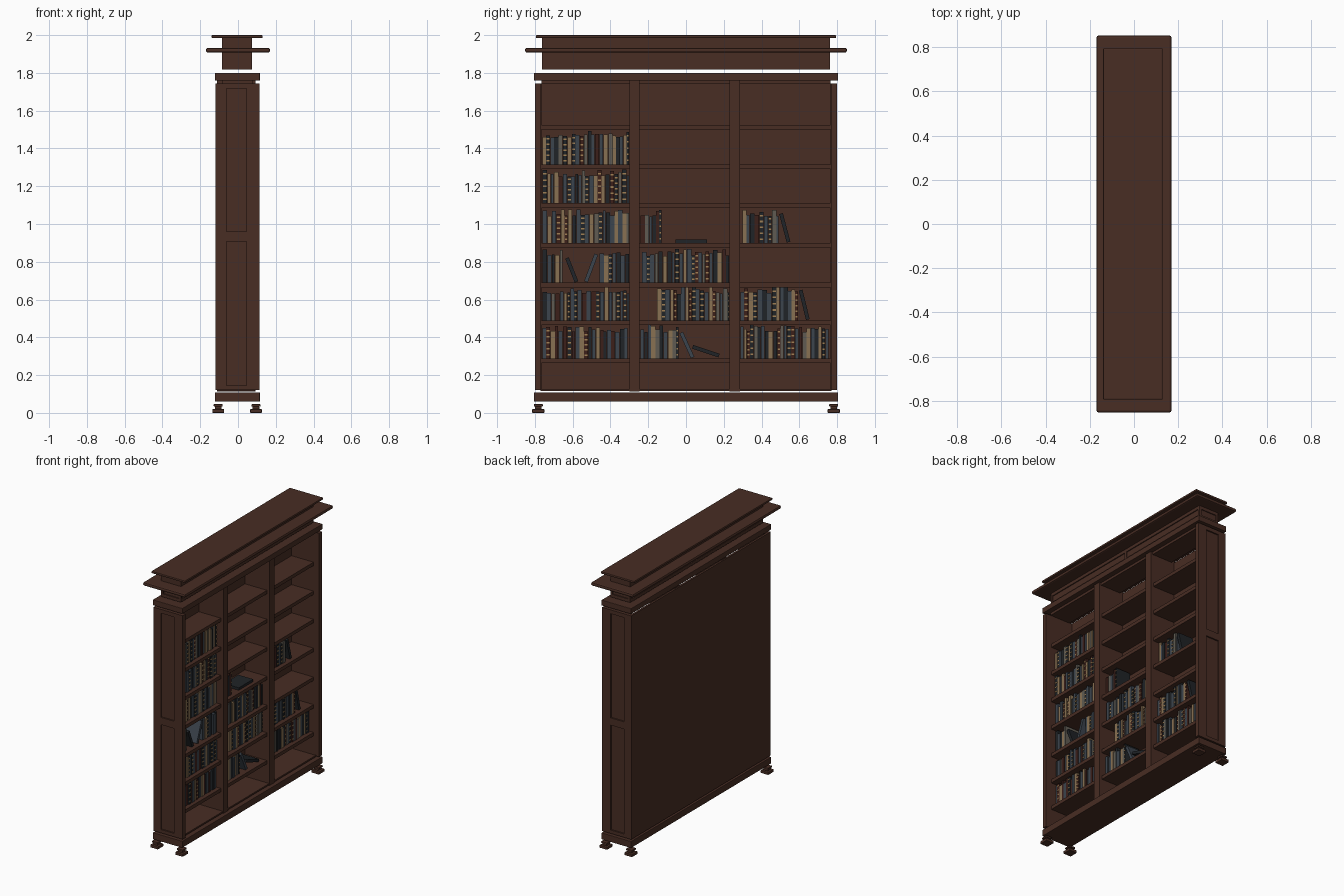
import bpy, bmesh, math, random
from mathutils import Matrix, Vector

if "Cube" in bpy.data.objects:
    bpy.data.objects.remove(bpy.data.objects["Cube"])

random.seed(7)


def colour(name, rgb):
    m = bpy.data.materials.new(name)
    m.diffuse_color = (*rgb, 1)
    m.use_nodes = True
    m.node_tree.nodes["Principled BSDF"].inputs["Base Color"].default_value = m.diffuse_color
    return m


WOOD = colour("dark walnut", (0.065, 0.026, 0.017))
BOOKS = [colour("charcoal", (0.014, 0.017, 0.020)),
         colour("slate blue", (0.045, 0.058, 0.075)),
         colour("tan leather", (0.25, 0.165, 0.085)),
         colour("oxblood", (0.045, 0.014, 0.010)),
         colour("warm grey", (0.115, 0.105, 0.085)),
         colour("gilt", (0.36, 0.22, 0.09))]
GILT = 5


def add_box(bm, lo, hi, mat=0, matrix=Matrix()):
    lo, hi = Vector(lo), Vector(hi)
    size = hi - lo
    place = matrix @ Matrix.Translation((lo + hi) / 2) @ Matrix.Diagonal((*size, 1))
    verts = bmesh.ops.create_cube(bm, size=1, matrix=place)["verts"]
    for f in {f for v in verts for f in v.link_faces}:
        f.material_index = mat


def finish(bm, name, mats):
    me = bpy.data.meshes.new(name)
    bm.to_mesh(me)
    bm.free()
    for m in mats:
        me.materials.append(m)
    ob = bpy.data.objects.new(name, me)
    bpy.context.collection.objects.link(ob)
    return ob


def wood(name, *boxes, bevel=0):
    bm = bmesh.new()
    for lo, hi in boxes:
        add_box(bm, lo, hi)
    ob = finish(bm, name, [WOOD])
    if bevel:
        mod = ob.modifiers.new("edge", "BEVEL")
        mod.width = bevel
        mod.segments = 2
    return ob


# Cornice: frieze core, projecting ledge and top board
wood("cornice_core", ((-.078, -.755, 1.817), (.068, .755, 1.987)))
wood("cornice_ledge", ((-.17, -.852, 1.908), (.17, .852, 1.932)), bevel=.009)
wood("cornice_top", ((-.14, -.795, 1.984), (.13, .795, 2.0)), bevel=.005)

# Raised frames round the sunken frieze panels
frame = []
for x0, x1 in ((-.085, -.078), (.068, .075)):
    for z0, z1 in ((1.817, 1.84), (1.885, 1.984)):
        frame.append(((x0, -.762, z0), (x1, .762, z1)))
    for y0, y1 in ((-.762, -.75), (-.01, .01), (.75, .762)):
        frame.append(((x0, y0, 1.84), (x1, y1, 1.885)))
for y0, y1 in ((-.762, -.755), (.755, .762)):
    for z0, z1 in ((1.817, 1.84), (1.885, 1.984)):
        frame.append(((-.078, y0, z0), (.068, y1, z1)))
    for x0, x1 in ((-.078, -.068), (.058, .068)):
        frame.append(((x0, y0, 1.84), (x1, y1, 1.885)))
wood("frieze_frame", *frame)

# Case cap, header below it, plinth
wood("case_cap", ((-.122, -.805, 1.76), (.116, .805, 1.80)), bevel=.003)
wood("header", ((-.085, -.765, 1.742), (.078, .765, 1.762)))
wood("plinth", ((-.122, -.805, .06), (.116, .805, .108)), bevel=.003)

# Back, deck and dividers
wood("back_panel", ((-.12, -.78, .12), (-.105, .78, 1.745)))
wood("bottom_deck", ((-.11, -.77, .115), (.09, .77, .126)))
DIVIDERS = ((-.30, -.245), (.23, .285))
for i, (y0, y1) in enumerate(DIVIDERS):
    wood(f"divider_{i + 1}", ((-.11, y0, .112), (.093, y1, 1.768)))

# Shelves
for i, top in enumerate((.288, .49, .69, .90, 1.11, 1.315, 1.525)):
    wood(f"shelf_{i + 1}", ((-.11, -.77, top - .025), (.072, .77, top)))

# Panelled sides: board, outer rails and stiles, front pilaster
for side, s in (("near", -1), ("far", 1)):
    parts = [((-.12, .765, .12), (.078, .79, 1.745)),
             ((.078, .768, .12), (.115, .80, 1.745)),
             ((-.12, .79, .12), (-.06, .80, 1.745)),
             ((.045, .79, .12), (.078, .80, 1.745))]
    for z0, z1 in ((.12, .145), (.907, .96), (1.717, 1.745)):
        parts.append(((-.06, .79, z0), (.045, .80, z1)))
    if s < 0:
        parts = [((a[0], -b[1], a[2]), (b[0], -a[1], b[2])) for a, b in parts]
    wood(f"{side}_side", *parts)

# Stepped feet
for i, (x, y) in enumerate((x, y) for x in (-.105, .095) for y in (-.782, .782)):
    wood(f"foot_{i + 1}",
         ((x - .031, y - .032, .0), (x + .031, y + .032, .02)),
         ((x - .018, y - .018, .02), (x + .018, y + .018, .034)),
         ((x - .024, y - .024, .034), (x + .024, y + .024, .046)), bevel=.003)


# Books
BACK, FRONT = -.075, .045


def upright_row(bm, z, y0, y1):
    y, last = y0, -1
    while y < y1 - .008:
        w = min(random.uniform(.016, .026), y1 - y)
        h = random.uniform(.14, .178)
        c = random.choices(range(5), (8, 5, 5, 3, 2))[0]
        if c == last:
            c = (c + 1) % 5
        last = c
        front = FRONT - random.uniform(0, .01)
        add_box(bm, (BACK, y + .0008, z), (front, y + w - .0008, z + h), c)
        # Raised gilt bands on some spines
        if c in (0, 3) and random.random() < .45:
            for k in range(5):
                zb = z + h * (.1 + .19 * k)
                add_box(bm, (front, y + .002, zb), (front + .002, y + w - .002, zb + .008), GILT)
        y += w


def leaning(bm, foot, head, c, thick=.02):
    (y0, z0), (y1, z1) = foot, head
    turn = Matrix.Translation((0, y0, z0)) @ Matrix.Rotation(-math.atan2(y1 - y0, z1 - z0), 4, 'X')
    h = math.hypot(y1 - y0, z1 - z0)
    add_box(bm, (BACK, -thick / 2, 0), (FRONT, thick / 2, h), c, turn)


ROWS = {
    "left": [(1.315, -.76, -.302), (1.11, -.76, -.302), (.90, -.76, -.302),
             (.69, -.76, -.65), (.69, -.46, -.302), (.49, -.76, -.302), (.288, -.76, -.302)],
    "middle": [(.90, -.243, -.13), (.69, -.235, .228), (.49, -.155, .228), (.288, -.243, -.04)],
    "right": [(.90, .297, .49), (.49, .287, .595), (.288, .287, .76)],
}
LEANERS = {
    "left": [((-.58, .694), (-.63, .82), 0), ((-.53, .694), (-.475, .84), 1)],
    "middle": [((.035, .293), (-.025, .425), 1), ((.175, .303), (.035, .35), 0)],
    "right": [((.543, .904), (.503, 1.055), 0), ((.645, .494), (.607, .65), 0)],
}
for bay, rows in ROWS.items():
    bm = bmesh.new()
    for row in rows:
        upright_row(bm, *row)
    for lean in LEANERS[bay]:
        leaning(bm, *lean)
    if bay == "middle":  # book lying flat
        add_box(bm, (BACK, -.055, .90), (FRONT, .11, .918), 0)
    finish(bm, f"{bay}_books", BOOKS)
